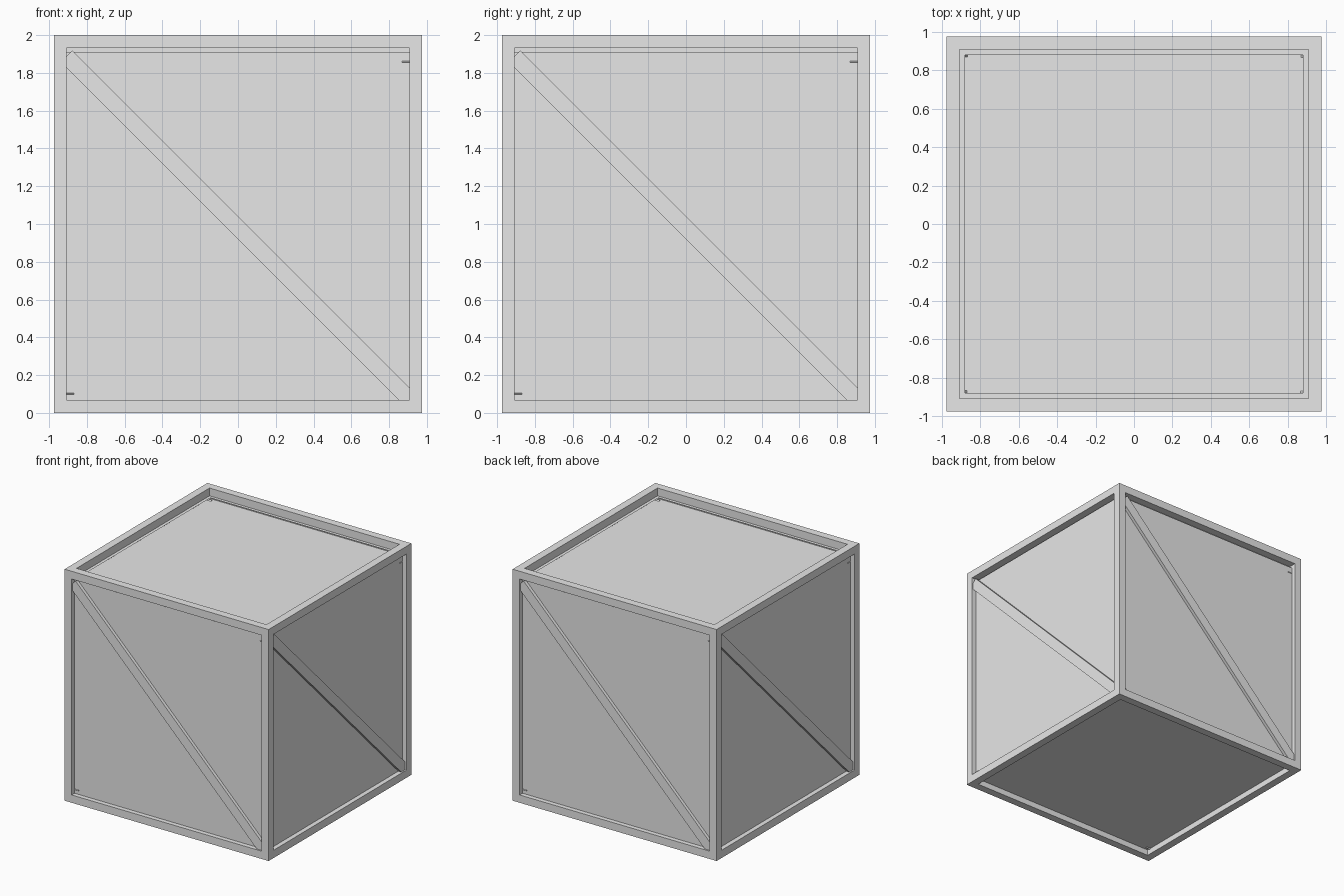
import bpy
import bmesh
from math import pi
from mathutils import Matrix, Vector

WIDTH, HEIGHT, BEAM = 1.95, 2.0, 0.095

if "Cube" in bpy.data.objects:
    bpy.data.objects.remove(bpy.data.objects["Cube"])

# One plain grey for the whole crate
grey = bpy.data.materials.new("plain grey")
grey.use_nodes = True
colour = (0.8, 0.8, 0.8, 1)
grey.diffuse_color = colour
grey.node_tree.nodes["Principled BSDF"].inputs["Base Color"].default_value = colour


def add_object(name, bm):
    mesh = bpy.data.meshes.new(name)
    bm.to_mesh(mesh)
    bm.free()
    mesh.materials.append(grey)
    obj = bpy.data.objects.new(name, mesh)
    bpy.context.collection.objects.link(obj)
    return obj


def box(size, matrix):
    bm = bmesh.new()
    bmesh.ops.create_cube(bm, size=1, matrix=matrix @ Matrix.Diagonal((*size, 1)))
    return bm


# Outer frame: a box whose six faces are opened up, with walls running inward
bm = box((WIDTH, WIDTH, HEIGHT), Matrix.Translation((0, 0, HEIGHT / 2)))
openings = list(bm.faces)
bmesh.ops.inset_individual(bm, faces=openings, thickness=BEAM)
for face in openings:
    inward = -face.normal * BEAM
    cap = bmesh.ops.extrude_discrete_faces(bm, faces=[face])["faces"][0]
    bmesh.ops.translate(bm, verts=cap.verts, vec=inward)
    bmesh.ops.delete(bm, geom=[cap], context="FACES_ONLY")
add_object("crate_frame", bm)

# Inner box whose sides show as the recessed panels
core = Vector((1.87, 1.87, 1.86))
add_object("panel_box", box(core, Matrix.Translation((0, 0, 0.98))))

# One diagonal brace per side, falling from upper left to lower right
for i, side in enumerate(("front", "left", "back", "right")):
    place = (Matrix.Rotation(i * pi / 2, 4, "Z")
             @ Matrix.Translation((0, -0.915, 0.98))
             @ Matrix.Rotation(pi / 4, 4, "Y"))
    add_object(side + "_brace", box((2.57, BEAM, 0.085), place))
